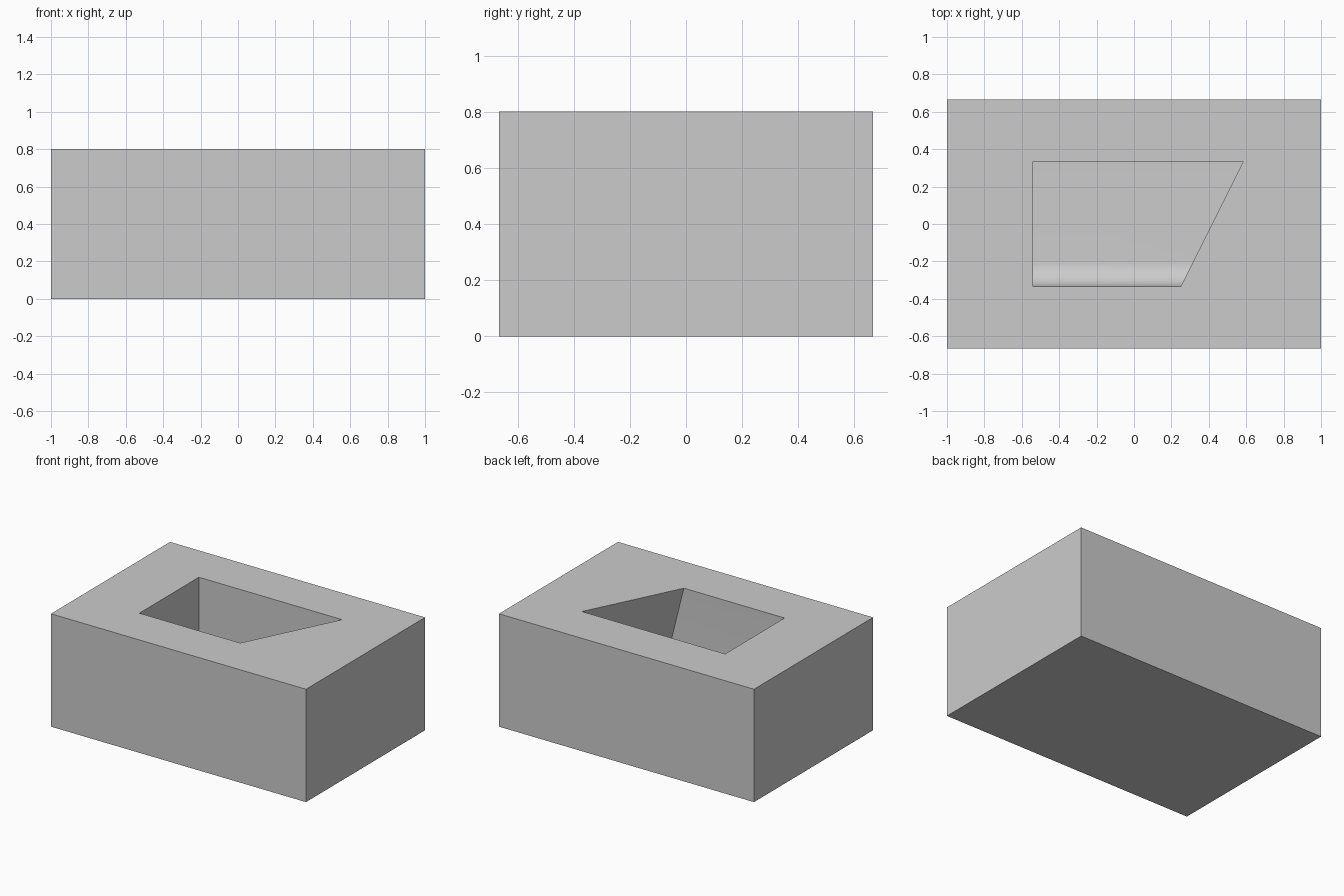
import bpy
import bmesh
from math import sin, cos, pi, radians

if "Cube" in bpy.data.objects:
    bpy.data.objects.remove(bpy.data.objects["Cube"], do_unlink=True)

LENGTH, WIDTH, HEIGHT = 2.0, 4 / 3, 0.8
FLOOR, HALF, RADIUS, TOP = 0.2, 1 / 3, 0.133, 1.0
LEFT_END, STEPS = -0.54, 16

grey = bpy.data.materials.new("plain_grey")
grey.use_nodes = True
colour = (0.6, 0.6, 0.6, 1)
grey.diffuse_color = colour
grey.node_tree.nodes["Principled BSDF"].inputs["Base Color"].default_value = colour


def make_object(name, bm):
    bmesh.ops.recalc_face_normals(bm, faces=bm.faces)
    mesh = bpy.data.meshes.new(name)
    bm.to_mesh(mesh)
    bm.free()
    mesh.materials.append(grey)
    obj = bpy.data.objects.new(name, mesh)
    bpy.context.collection.objects.link(obj)
    return obj


def slanted_end(y, z):
    """Angled end wall, undercut as it goes down."""
    return 0.25 + 0.5 * (y + HALF) + 0.25 * (HEIGHT - z)


# Solid block
bm = bmesh.new()
bmesh.ops.create_cube(bm, size=1)
bmesh.ops.scale(bm, vec=(LENGTH, WIDTH, HEIGHT), verts=bm.verts)
bmesh.ops.translate(bm, vec=(0, 0, HEIGHT / 2), verts=bm.verts)
block = make_object("block", bm)

# Pocket cutter: side profile with a filleted front floor edge
profile = [(HALF, TOP), (-HALF, TOP)]
for i in range(STEPS + 1):
    a = i / STEPS * pi / 2
    profile.append((-HALF + RADIUS * (1 - cos(a)), FLOOR + RADIUS * (1 - sin(a))))
profile.append((HALF, FLOOR))

bm = bmesh.new()
near = [bm.verts.new((LEFT_END, y, z)) for y, z in profile]
far = [bm.verts.new((slanted_end(y, z), y, z)) for y, z in profile]
bm.faces.new(near)
bm.faces.new(far)
for i in range(len(profile)):
    j = (i + 1) % len(profile)
    bm.faces.new((near[i], near[j], far[j], far[i]))
cutter = make_object("pocket_cutter", bm)
cutter.hide_render = True

# Cut the pocket
cut = block.modifiers.new("pocket", "BOOLEAN")
cut.operation = "DIFFERENCE"
cut.solver = "EXACT"
cut.object = cutter
for obj in bpy.context.selected_objects:
    obj.select_set(False)
block.select_set(True)
bpy.context.view_layer.objects.active = block
bpy.ops.object.modifier_apply(modifier=cut.name)
bpy.data.objects.remove(cutter, do_unlink=True)

bpy.ops.object.shade_smooth_by_angle(angle=radians(30))
